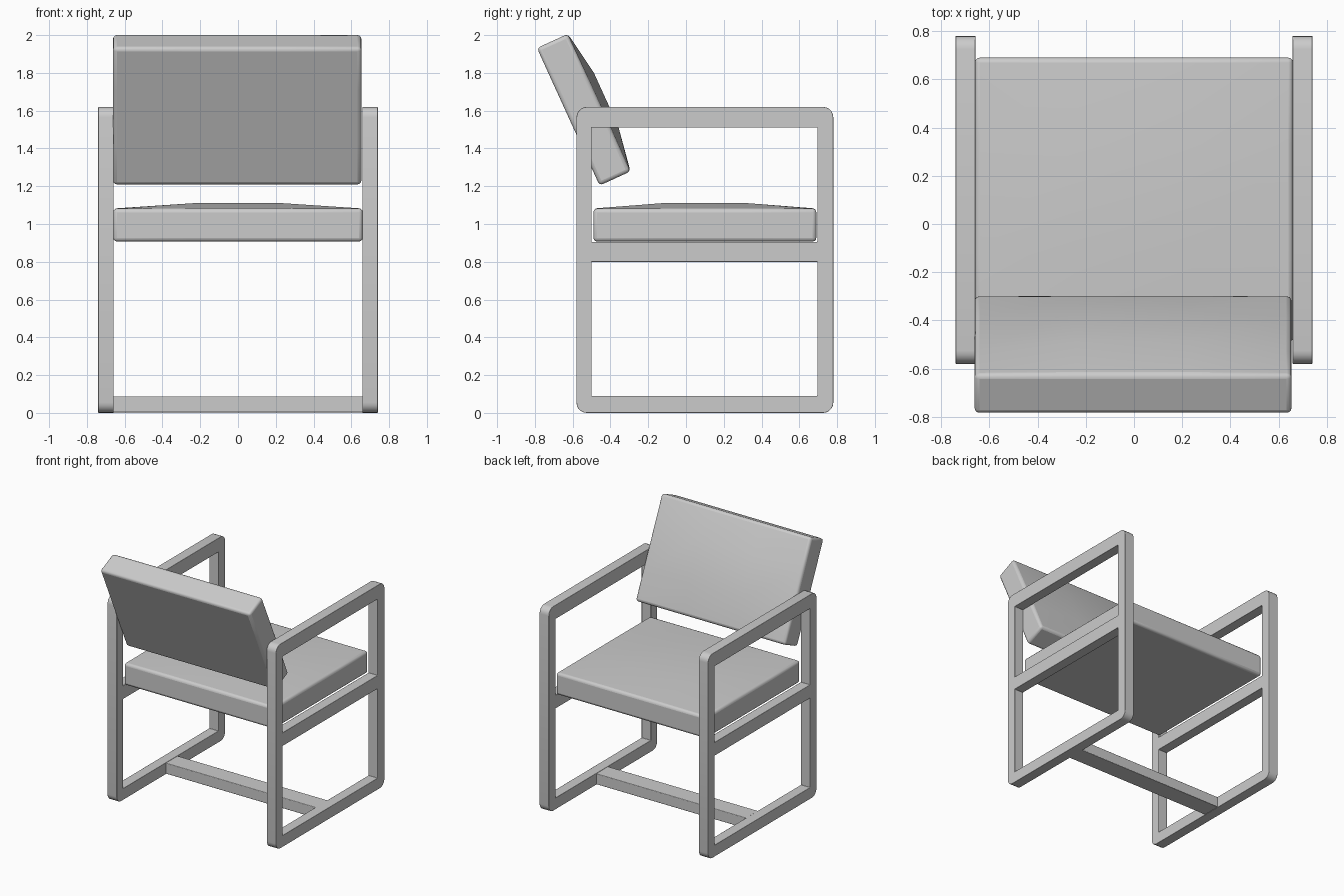
import bpy, bmesh
from math import radians, sin, cos, pi

if "Cube" in bpy.data.objects:
    bpy.data.objects.remove(bpy.data.objects["Cube"])


def finish(name, bm, bevel, mirror=False):
    bmesh.ops.recalc_face_normals(bm, faces=bm.faces)
    me = bpy.data.meshes.new(name)
    bm.to_mesh(me)
    bm.free()
    ob = bpy.data.objects.new(name, me)
    bpy.context.collection.objects.link(ob)
    bev = ob.modifiers.new("bevel", 'BEVEL')
    bev.width, bev.segments = bevel, 3
    bev.limit_method, bev.angle_limit = 'ANGLE', radians(40)
    if mirror:
        ob.modifiers.new("mirror", 'MIRROR')
    bpy.ops.object.select_all(action='DESELECT')
    ob.select_set(True)
    bpy.context.view_layer.objects.active = ob
    bpy.ops.object.shade_smooth_by_angle(angle=radians(35))
    return ob


def rect(y0, y1, z0, z1, r=0.0, n=5):
    """Rectangle outline in the YZ plane, optionally with rounded corners."""
    if r == 0:
        return [(y0, z0), (y1, z0), (y1, z1), (y0, z1)]
    pts = []
    corners = [(y0 + r, z0 + r), (y1 - r, z0 + r), (y1 - r, z1 - r), (y0 + r, z1 - r)]
    for i, (cy, cz) in enumerate(corners):
        for k in range(n + 1):
            a = pi + i * pi / 2 + k * pi / 2 / n
            pts.append((cy + r * cos(a), cz + r * sin(a)))
    return pts


def box(name, size, loc, bevel):
    bm = bmesh.new()
    bmesh.ops.create_cube(bm, size=1)
    bmesh.ops.scale(bm, vec=size, verts=bm.verts)
    ob = finish(name, bm, bevel)
    ob.location = loc
    return ob


def cushion(name, size, crown, loc, tilt=0):
    """Rounded slab whose top face rises to a raised middle panel."""
    bm = bmesh.new()
    bmesh.ops.create_cube(bm, size=1)
    bmesh.ops.scale(bm, vec=size, verts=bm.verts)
    kx, ky = size[0] * 0.18, size[1] * 0.195
    for co, no in (((kx, 0, 0), (1, 0, 0)), ((-kx, 0, 0), (1, 0, 0)),
                   ((0, ky, 0), (0, 1, 0)), ((0, -ky, 0), (0, 1, 0))):
        bmesh.ops.bisect_plane(bm, geom=bm.verts[:] + bm.edges[:] + bm.faces[:],
                               plane_co=co, plane_no=no)
    for v in bm.verts:
        if v.co.z > 0 and abs(v.co.x) < kx + 0.01 and abs(v.co.y) < ky + 0.01:
            v.co.z += crown
    ob = finish(name, bm, 0.02)
    ob.location = loc
    ob.rotation_euler.x = radians(tilt)
    return ob


# Side frames: rounded outline with an arm opening and a leg opening
bm = bmesh.new()
for loop in (rect(-0.58, 0.78, 0, 1.62, 0.055),
             rect(-0.50, 0.695, 0.905, 1.51),
             rect(-0.50, 0.695, 0.09, 0.80)):
    vs = [bm.verts.new((0.658, y, z)) for y, z in loop]
    for a, b in zip(vs, vs[1:] + vs[:1]):
        bm.edges.new((a, b))
bmesh.ops.triangle_fill(bm, use_beauty=True, edges=bm.edges[:])
ext = bmesh.ops.extrude_face_region(bm, geom=bm.faces[:])
bmesh.ops.translate(bm, vec=(0.082, 0, 0),
                    verts=[g for g in ext["geom"] if isinstance(g, bmesh.types.BMVert)])
finish("side_frames", bm, 0.008, mirror=True)

# Floor stretcher joining the frames
box("floor_stretcher", (1.33, 0.15, 0.085), (0, 0.11, 0.0455), 0.005)

# Cushions
cushion("seat_cushion", (1.32, 1.18, 0.175), 0.028, (0, 0.10, 0.9945))
cushion("back_cushion", (1.315, 0.80, 0.18), 0.04, (-0.004, -0.5415, 1.605), -65.5)
